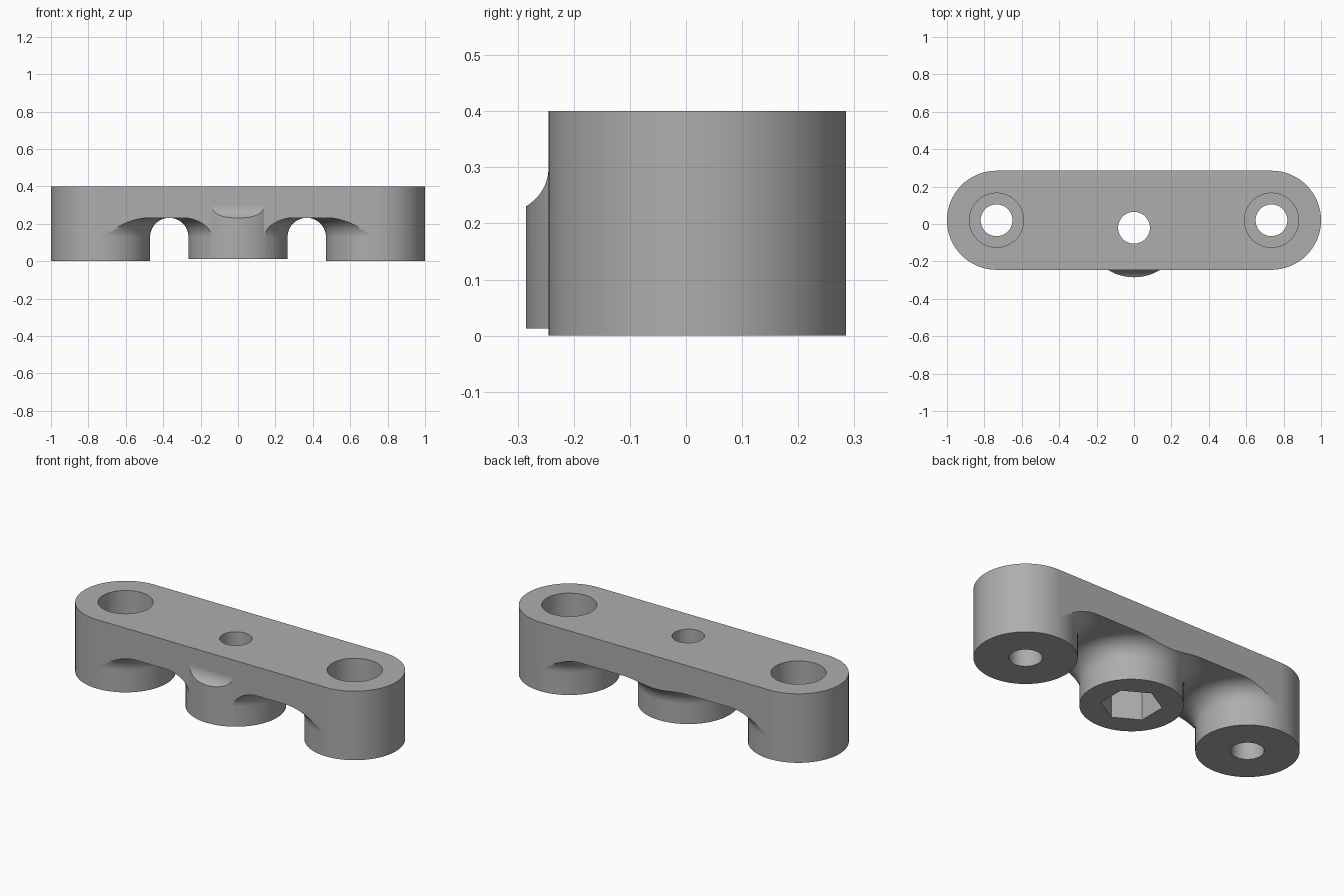
import bpy, bmesh, math

if "Cube" in bpy.data.objects:
    bpy.data.objects.remove(bpy.data.objects["Cube"], do_unlink=True)

R = 0.265            # outer radius of posts and boss
POST_X = 0.735       # spacing of the end posts
Y_BAR, Y_BOSS = 0.02, -0.02
HEIGHT, UNDER, BOSS_Z = 0.4, 0.232, 0.013
FILLET = POST_X / 2 - R
SEG = 64


def make_object(name, bm):
    bmesh.ops.recalc_face_normals(bm, faces=bm.faces)
    mesh = bpy.data.meshes.new(name)
    bm.to_mesh(mesh)
    bm.free()
    obj = bpy.data.objects.new(name, mesh)
    bpy.context.collection.objects.link(obj)
    return obj


def prism(name, points, offset):
    """Extrude a closed outline of 3D points along offset."""
    bm = bmesh.new()
    face = bm.faces.new([bm.verts.new(p) for p in points])
    top = bmesh.ops.extrude_face_region(bm, geom=[face])["geom"]
    bmesh.ops.translate(bm, vec=offset, verts=[v for v in top if isinstance(v, bmesh.types.BMVert)])
    return make_object(name, bm)


def cylinder(name, x, y, radius, z0, z1, sides=SEG, turn=0.0):
    ring = [(x + radius * math.cos(turn + math.tau * i / sides),
             y + radius * math.sin(turn + math.tau * i / sides), z0) for i in range(sides)]
    return prism(name, ring, (0, 0, z1 - z0))


def flared_post(name, x, y, z0):
    """Lathe a post whose top flares out into the bar."""
    profile = [(R, z0)]
    for i in range(13):
        a = math.pi / 2 * i / 12
        profile.append((R + FILLET * (1 - math.cos(a)), UNDER - FILLET * (1 - math.sin(a))))
    profile.append((R + FILLET, UNDER + 0.1))
    bm = bmesh.new()
    rings = [[bm.verts.new((x + r * math.cos(math.tau * i / SEG),
                            y + r * math.sin(math.tau * i / SEG), z)) for i in range(SEG)]
             for r, z in profile]
    for low, high in zip(rings, rings[1:]):
        for i in range(SEG):
            j = (i + 1) % SEG
            bm.faces.new((low[i], low[j], high[j], high[i]))
    bm.faces.new(rings[0])
    bm.faces.new(rings[-1])
    return make_object(name, bm)


def boolean(target, tool, operation):
    """Apply a boolean and discard the tool."""
    mod = target.modifiers.new("bool", "BOOLEAN")
    mod.operation, mod.solver, mod.object = operation, "EXACT", tool
    bpy.context.view_layer.update()
    graph = bpy.context.evaluated_depsgraph_get()
    mesh = bpy.data.meshes.new_from_object(target.evaluated_get(graph))
    target.modifiers.clear()
    target.data = mesh
    bpy.data.objects.remove(tool, do_unlink=True)


# Bar with rounded ends
outline = []
for side in (1, -1):
    for i in range(SEG // 2 + 1):
        a = -math.pi / 2 + math.tau * i / SEG
        outline.append((side * (POST_X + R * math.cos(a)), Y_BAR + side * R * math.sin(a), 0))
bar = prism("mounting_bar", outline, (0, 0, HEIGHT))

# Clearance under the bar, leaving flared posts and the centre boss
X, Y = POST_X, 0.5
clearance = prism("clearance", [(-X, -Y, -0.1), (X, -Y, -0.1), (X, Y, -0.1), (-X, Y, -0.1)],
                  (0, 0, UNDER + 0.1))
for side in (-1, 1):
    boolean(clearance, flared_post("post_shape", side * POST_X, Y_BAR, -0.2), "DIFFERENCE")
boolean(clearance, flared_post("boss_shape", 0, Y_BOSS, BOSS_Z), "DIFFERENCE")
boolean(bar, clearance, "DIFFERENCE")

# Front bulge of the boss, blending up into the bar's wall
wall = Y_BAR - R
blend = 0.08
ramp = [(-0.4, wall + 0.004, -0.1), (-0.4, wall - 0.1, -0.1)]
start = math.acos(0.5)
ramp.append((-0.4, wall - 0.1, 0.3 - blend * math.sin(start)))
for i in range(11):
    a = start * (1 - i / 10)
    ramp.append((-0.4, wall - blend + blend * math.cos(a), 0.3 - blend * math.sin(a)))
ramp.append((-0.4, wall + 0.004, 0.3))
bulge = cylinder("bulge", 0, Y_BOSS, R, BOSS_Z, 0.35)
boolean(bulge, prism("ramp", ramp, (0.8, 0, 0)), "INTERSECT")
boolean(bar, bulge, "UNION")

# Screw holes with counterbores
for side in (-1, 1):
    boolean(bar, cylinder("screw_hole", side * POST_X, Y_BAR, 0.085, -0.1, 0.5), "DIFFERENCE")
    boolean(bar, cylinder("counterbore", side * POST_X, Y_BAR, 0.145, 0.2, 0.5), "DIFFERENCE")

# Centre hole with hexagonal nut pocket below
boolean(bar, cylinder("centre_hole", 0, Y_BOSS, 0.085, -0.1, 0.5), "DIFFERENCE")
boolean(bar, cylinder("nut_pocket", 0, Y_BOSS, 0.158, -0.1, 0.2, 6, math.pi / 6), "DIFFERENCE")

# Colour and shading
grey = bpy.data.materials.new("plain_grey")
grey.use_nodes = True
colour = (0.42, 0.42, 0.42, 1)
grey.diffuse_color = colour
grey.node_tree.nodes["Principled BSDF"].inputs["Base Color"].default_value = colour
bar.data.materials.clear()
bar.data.materials.append(grey)
for poly in bar.data.polygons:
    poly.material_index = 0
bpy.ops.object.select_all(action="DESELECT")
bar.select_set(True)
bpy.context.view_layer.objects.active = bar
bpy.ops.object.shade_smooth_by_angle(angle=math.radians(30))
weighted = bar.modifiers.new("weighted_normals", "WEIGHTED_NORMAL")
weighted.keep_sharp = True
